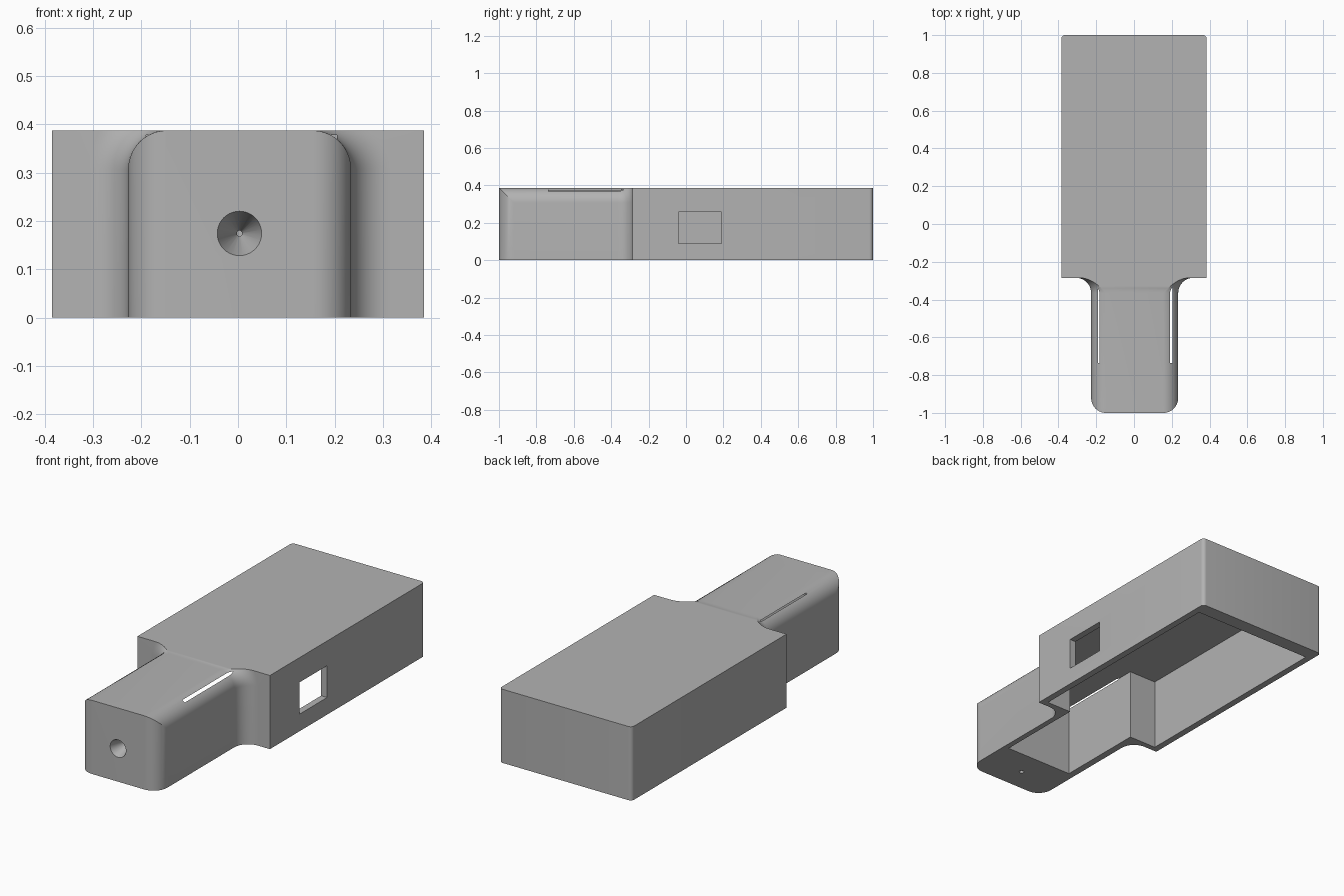
import bpy, bmesh, math
from mathutils import Matrix

if "Cube" in bpy.data.objects:
    bpy.data.objects.remove(bpy.data.objects["Cube"], do_unlink=True)

HEIGHT = 0.387
WIDE, BACK, STEP, FRONT = 0.385, 1.0, -0.285, -1.0
NECK, NECK_X = 0.2305, 0.0035
R = 0.08            # radius of the neck roundings and of the step fillet
STEPS = 10

grey = bpy.data.materials.new("plain_grey")
grey.use_nodes = True
grey.diffuse_color = (0.45, 0.45, 0.45, 1)
grey.node_tree.nodes["Principled BSDF"].inputs["Base Color"].default_value = (0.45, 0.45, 0.45, 1)


def make(name, bm):
    bmesh.ops.recalc_face_normals(bm, faces=bm.faces)
    mesh = bpy.data.meshes.new(name)
    bm.to_mesh(mesh)
    bm.free()
    mesh.materials.append(grey)
    ob = bpy.data.objects.new(name, mesh)
    bpy.context.collection.objects.link(ob)
    return ob


def box(name, x0, x1, y0, y1, z0, z1):
    bm = bmesh.new()
    size = Matrix.Diagonal((x1 - x0, y1 - y0, z1 - z0, 1))
    centre = Matrix.Translation(((x0 + x1) / 2, (y0 + y1) / 2, (z0 + z1) / 2))
    bmesh.ops.create_cube(bm, size=1, matrix=centre @ size)
    return make(name, bm)


def cone(name, r1, r2, depth, matrix):
    bm = bmesh.new()
    bmesh.ops.create_cone(bm, cap_ends=True, segments=40, radius1=r1, radius2=r2,
                          depth=depth, matrix=matrix)
    return make(name, bm)


def boolean(target, tool, operation):
    mod = target.modifiers.new(tool.name, "BOOLEAN")
    mod.object, mod.operation, mod.solver = tool, operation, "EXACT"
    bpy.context.view_layer.objects.active = target
    bpy.ops.object.modifier_apply(modifier=mod.name)
    bpy.data.objects.remove(tool, do_unlink=True)


def neck_section(inset, flare):
    """Right half of a neck slice: narrowed by the nose, or swollen by the fillet."""
    radius = R + flare
    start = math.acos((R - inset) / R) if inset else 0
    end = math.asin(min(1, R / radius))
    pts = [(NECK - R + radius * math.cos(start), 0)]
    for i in range(STEPS + 1):
        a = start + (end - start) * i / STEPS
        pts.append((NECK - R + radius * math.cos(a), HEIGHT - R + radius * math.sin(a)))
    return pts


# Neck: slices from the rounded nose to the flared step
slices = []
quarter = [i / STEPS * math.pi / 2 for i in range(STEPS + 1)]
for a in quarter:
    slices.append((FRONT + R * (1 - math.cos(a)), 0.97 * R * (1 - math.sin(a)), 0))
for a in quarter:
    slices.append((STEP - R + R * math.sin(a), 0, R * (1 - math.cos(a))))
slices.append((STEP + 0.02, 0, R))

bm = bmesh.new()
rings = []
for y, inset, flare in slices:
    half = neck_section(inset, flare)
    outline = half + [(-x, z) for x, z in reversed(half)]
    rings.append([bm.verts.new((NECK_X + x, y, z)) for x, z in outline])
for a, b in zip(rings, rings[1:]):
    for i in range(len(a)):
        j = (i + 1) % len(a)
        bm.faces.new((a[i], a[j], b[j], b[i]))
bm.faces.new(rings[0])
bm.faces.new(rings[-1])
bmesh.ops.remove_doubles(bm, verts=bm.verts, dist=1e-5)
neck = make("neck", bm)

# Wide body with small rounded back corners
shell = box("housing_shell", -WIDE, WIDE, STEP, BACK, 0, HEIGHT)
bm = bmesh.new()
bm.from_mesh(shell.data)
corners = [e for e in bm.edges if all(v.co.y > 0.9 for v in e.verts)
           and abs(e.verts[0].co.z - e.verts[1].co.z) > 0.1]
bmesh.ops.bevel(bm, geom=corners, offset=0.02, segments=6, profile=0.5, affect="EDGES")
bm.to_mesh(shell.data)
bm.free()
boolean(shell, neck, "UNION")

# Open underside; the neck cavity breaks through the rounded edges as thin slots
cavity = box("body_cavity", -0.35, 0.35, -0.255, 0.925, -0.1, 0.378)
boolean(cavity, box("neck_cavity", -0.19, 0.205, -0.735, -0.2, -0.1, 0.378), "UNION")
boolean(shell, cavity, "DIFFERENCE")

# Side window, conical nose hole and the small hole beneath it
boolean(shell, box("side_window", 0.3, 0.5, -0.04, 0.19, 0.09, 0.257), "DIFFERENCE")
nose = Matrix.Translation((0.003, -0.945, 0.174)) @ Matrix.Rotation(-math.pi / 2, 4, "X")
boolean(shell, cone("nose_hole", 0.053, 0, 0.15, nose), "DIFFERENCE")
boolean(shell, cone("lower_hole", 0.012, 0.012, 0.24,
                    Matrix.Translation((0.003, -0.875, 0.06))), "DIFFERENCE")

bpy.ops.object.select_all(action="DESELECT")
shell.select_set(True)
bpy.context.view_layer.objects.active = shell
bpy.ops.object.shade_smooth_by_angle(angle=math.radians(30))
